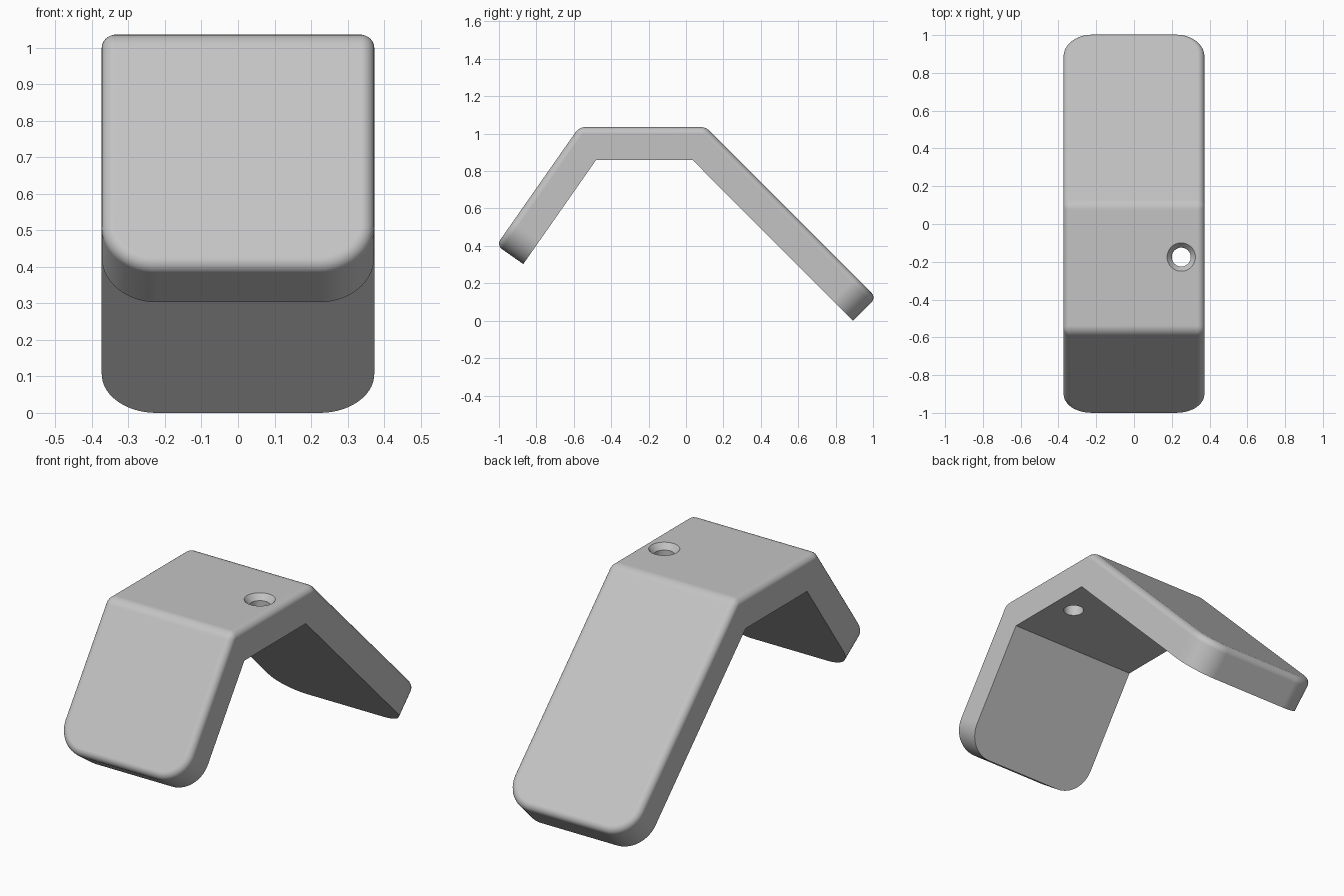
import bpy, bmesh, math
from mathutils import Vector

cube = bpy.data.objects.get("Cube")
if cube:
    bpy.data.objects.remove(cube)

HALF_W, THICK = 0.373, 0.175
CORNER_R, EDGE_R = 0.15, 0.035
HOLE = (0.25, -0.175)
TOP_Z = 1.035

grey = bpy.data.materials.new("light_grey")
grey.use_nodes = True
colour = (0.55, 0.55, 0.55, 1)
grey.diffuse_color = colour
grey.node_tree.nodes["Principled BSDF"].inputs["Base Color"].default_value = colour


def make_object(name, bm):
    bmesh.ops.recalc_face_normals(bm, faces=bm.faces)
    mesh = bpy.data.meshes.new(name)
    bm.to_mesh(mesh)
    bm.free()
    obj = bpy.data.objects.new(name, mesh)
    bpy.context.collection.objects.link(obj)
    mesh.materials.append(grey)
    return obj


# Bent strip: side profile, underside then outer side
front_a, back_a = math.radians(55), math.radians(45)
under = [(-0.87, 0.303), (-0.48, 0.86), (0.034, 0.86), (0.893, 0.0)]
outer = [(under[0][0] - THICK * math.sin(front_a), under[0][1] + THICK * math.cos(front_a)),
         (under[1][0] - THICK * math.tan(front_a / 2), TOP_Z),
         (under[2][0] + THICK * math.tan(back_a / 2), TOP_Z),
         (under[3][0] + THICK * math.sin(back_a), under[3][1] + THICK * math.cos(back_a))]

bm = bmesh.new()
rows = [[bm.verts.new((x, y, z)) for y, z in under + outer[::-1]] for x in (-HALF_W, HALF_W)]
left, right = rows
n = len(left)
for i in range(n):
    j = (i + 1) % n
    bm.faces.new((left[i], left[j], right[j], right[i]))
for row in rows:
    for k in range(3):
        bm.faces.new((row[k], row[k + 1], row[n - 2 - k], row[n - 1 - k]))
bmesh.ops.recalc_face_normals(bm, faces=bm.faces)

# Large rounded corners at the ends of both legs
ends = [bm.edges.get((row[a], row[b])) for row in rows for a, b in ((0, 7), (3, 4))]
bmesh.ops.bevel(bm, geom=ends, offset=CORNER_R, offset_type='OFFSET', segments=14,
                profile=0.5, affect='EDGES')
inner_joints = [e for e in bm.edges if len(e.link_faces) == 2
                and abs(e.verts[0].co.x - e.verts[1].co.x) < 1e-5
                and e.calc_face_angle(1) < 1e-4]
bmesh.ops.dissolve_edges(bm, edges=inner_joints, use_verts=False)
bm.normal_update()

# Soft edge around the outer surface and across its two bends
normals = [Vector((0, -math.sin(front_a), math.cos(front_a))), Vector((0, 0, 1)),
           Vector((0, math.sin(back_a), math.cos(back_a)))]
shell = {f for f in bm.faces if any(f.normal.dot(d) > 0.999 for d in normals)}
soft = [e for e in bm.edges if any(f in shell for f in e.link_faces)]
bmesh.ops.bevel(bm, geom=soft, offset=EDGE_R, offset_type='OFFSET', segments=6,
                profile=0.5, affect='EDGES', clamp_overlap=True)
bracket = make_object("bent_bracket", bm)

# Countersunk screw hole
bm = bmesh.new()
profile = [(0, 0.7), (0.05, 0.7), (0.05, TOP_Z - 0.03), (0.075, TOP_Z), (0.075, 1.2), (0, 1.2)]
pts = [bm.verts.new((HOLE[0] + r, HOLE[1], z)) for r, z in profile]
lines = [bm.edges.new(pair) for pair in zip(pts, pts[1:])]
bmesh.ops.spin(bm, geom=pts + lines, cent=(*HOLE, 0), axis=(0, 0, 1),
               angle=math.tau, steps=48)
bmesh.ops.remove_doubles(bm, verts=bm.verts, dist=1e-4)
cutter = make_object("hole_cutter", bm)
cutter.hide_render = True

cut = bracket.modifiers.new("screw_hole", 'BOOLEAN')
cut.operation = 'DIFFERENCE'
cut.solver = 'EXACT'
cut.object = cutter
bpy.context.view_layer.objects.active = bracket
for obj in bpy.context.selected_objects:
    obj.select_set(False)
bracket.select_set(True)
bpy.ops.object.modifier_apply(modifier=cut.name)
bpy.data.objects.remove(cutter)

# Smooth fillets, crisp folds
bpy.ops.object.shade_smooth_by_angle(angle=math.radians(25))
weighted = bracket.modifiers.new("flat_panels", 'WEIGHTED_NORMAL')
weighted.keep_sharp = True
